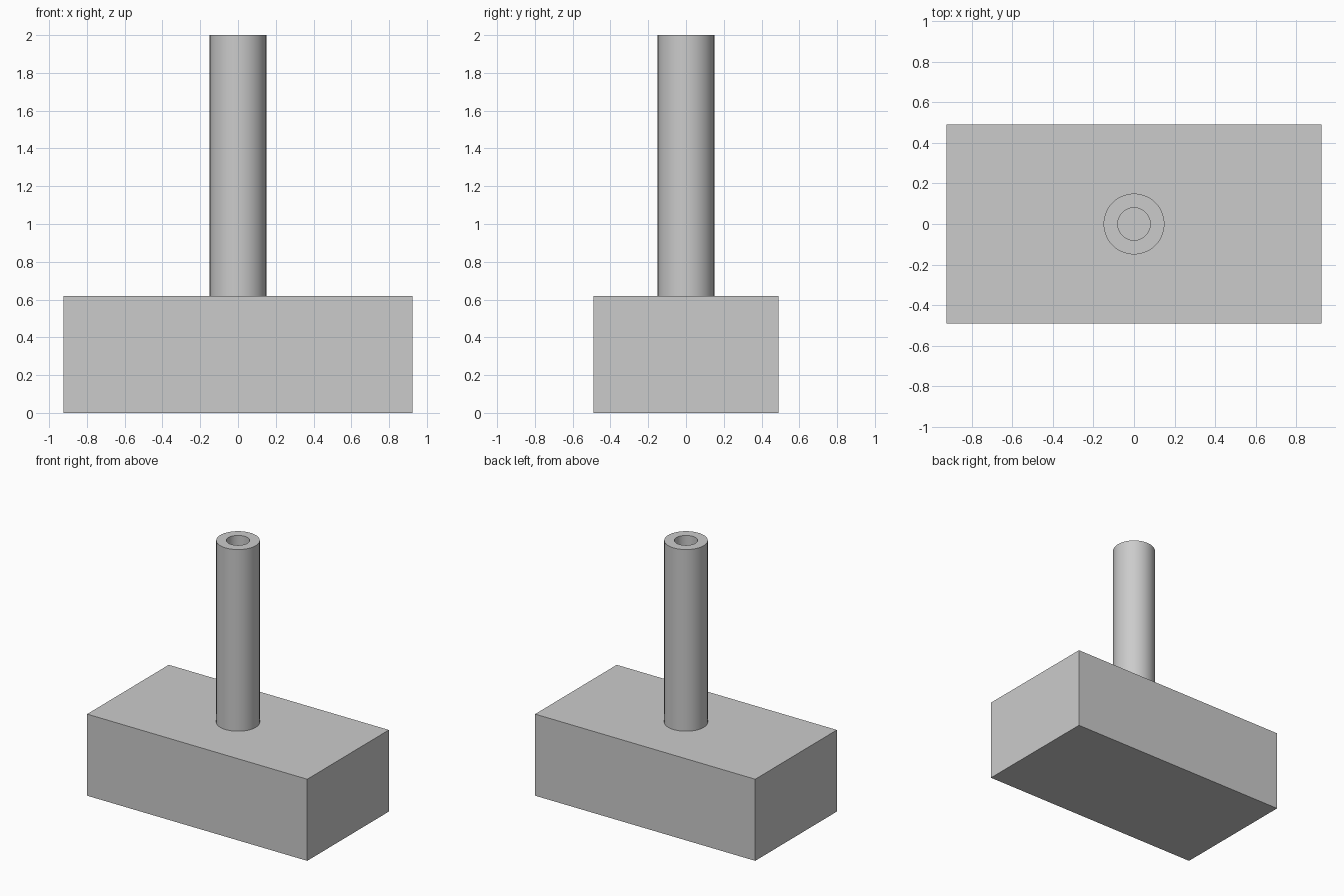
import bpy
import bmesh
import math

cube = bpy.data.objects.get("Cube")
if cube:
    bpy.data.objects.remove(cube, do_unlink=True)

GREY = (0.6, 0.6, 0.6, 1.0)
grey = bpy.data.materials.new("plain grey")
grey.use_nodes = True
grey.diffuse_color = GREY
grey.node_tree.nodes["Principled BSDF"].inputs["Base Color"].default_value = GREY

BLOCK_X, BLOCK_Y, BLOCK_TOP = 1.85, 0.98, 0.62
OUTER, BORE, TOP = 0.15, 0.08, 2.0
SIDES = 64


def add_object(name, bm):
    bmesh.ops.recalc_face_normals(bm, faces=bm.faces)
    mesh = bpy.data.meshes.new(name)
    bm.to_mesh(mesh)
    bm.free()
    mesh.materials.append(grey)
    obj = bpy.data.objects.new(name, mesh)
    bpy.context.collection.objects.link(obj)
    return obj


# Rectangular base block
bm = bmesh.new()
bmesh.ops.create_cube(bm, size=1)
bmesh.ops.scale(bm, vec=(BLOCK_X, BLOCK_Y, BLOCK_TOP), verts=bm.verts)
bmesh.ops.translate(bm, vec=(0, 0, BLOCK_TOP / 2), verts=bm.verts)
add_object("base_block", bm)

# Upright tube: its wall profile is spun about z, with the bore ending on the block
bm = bmesh.new()
profile = [(OUTER, BLOCK_TOP), (OUTER, TOP), (BORE, TOP), (BORE, BLOCK_TOP)]
verts = [bm.verts.new((r, 0, z)) for r, z in profile]
edges = [bm.edges.new(pair) for pair in zip(verts, verts[1:])]
bmesh.ops.spin(bm, geom=verts + edges, cent=(0, 0, 0), axis=(0, 0, 1),
               angle=math.tau, steps=SIDES, use_merge=True)
bmesh.ops.remove_doubles(bm, verts=bm.verts, dist=0.0001)
tube = add_object("upright_tube", bm)

# Round walls, crisp rims
bpy.ops.object.select_all(action="DESELECT")
tube.select_set(True)
bpy.context.view_layer.objects.active = tube
bpy.ops.object.shade_smooth_by_angle(angle=math.radians(30))
